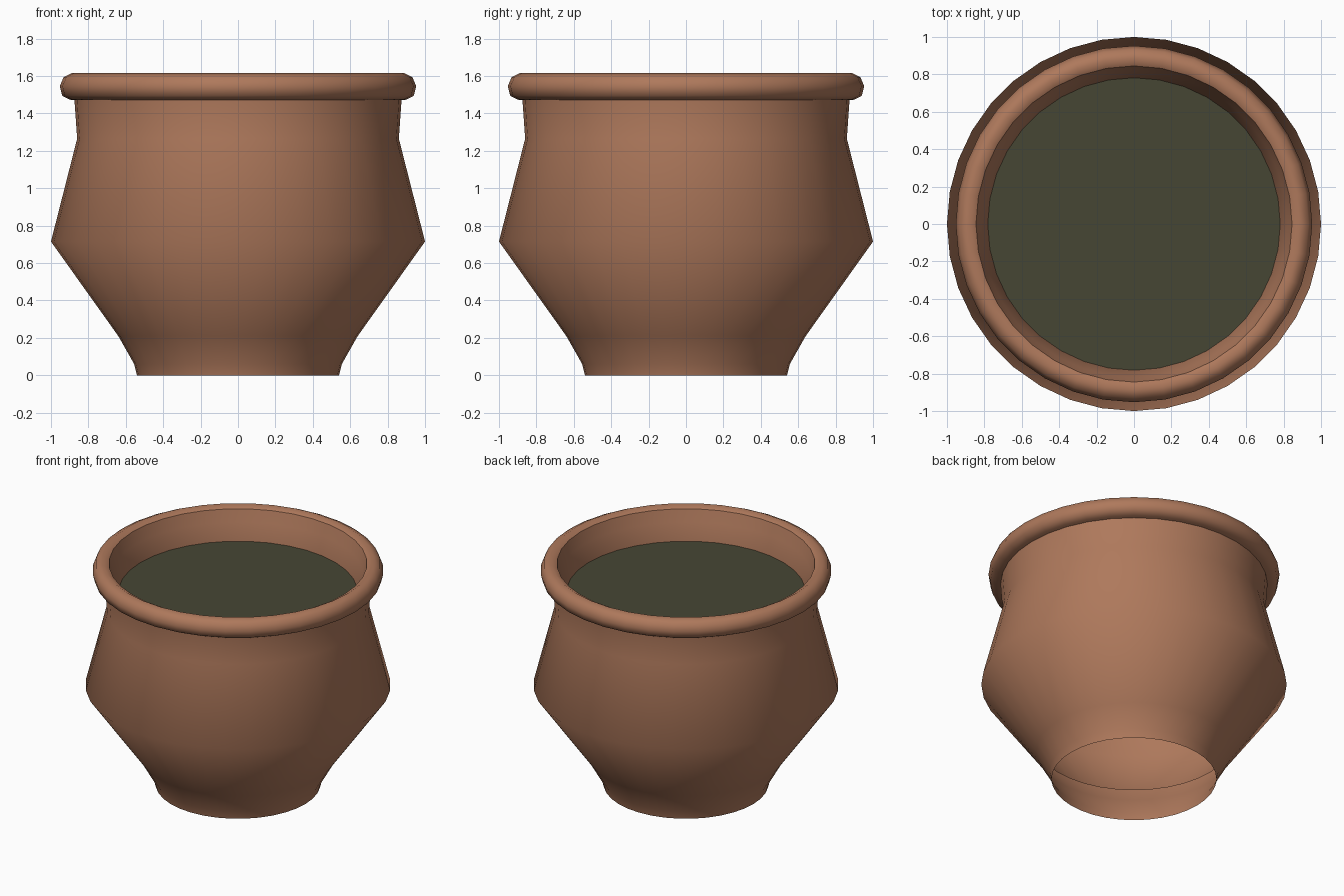
import bpy
import bmesh
from math import cos, sin, tau

if "Cube" in bpy.data.objects:
    bpy.data.objects.remove(bpy.data.objects["Cube"], do_unlink=True)

SIDES = 36


def material(name, colour):
    mat = bpy.data.materials.new(name)
    mat.use_nodes = True
    mat.diffuse_color = (*colour, 1)
    bsdf = mat.node_tree.nodes["Principled BSDF"]
    bsdf.inputs["Base Color"].default_value = (*colour, 1)
    bsdf.inputs["Roughness"].default_value = 0.9
    return mat


def finish(name, bm, mat, smooth=True):
    mesh = bpy.data.meshes.new(name)
    for face in bm.faces:
        face.smooth = smooth
    bm.to_mesh(mesh)
    bm.free()
    mesh.materials.append(mat)
    obj = bpy.data.objects.new(name, mesh)
    bpy.context.collection.objects.link(obj)


def ring(bm, radius, z, sides):
    return [bm.verts.new((radius * cos(tau * i / sides),
                          radius * sin(tau * i / sides), z))
            for i in range(sides)]


def lathe(name, profile, mat):
    """Turn (radius, height) points, listed upward for outward faces."""
    bm = bmesh.new()
    rings = [ring(bm, r, z, SIDES) for r, z in profile]
    for low, high in zip(rings, rings[1:]):
        for i in range(SIDES):
            j = (i + 1) % SIDES
            bm.faces.new((low[i], low[j], high[j], high[i]))
    finish(name, bm, mat)


clay = material("terracotta", (0.425, 0.19, 0.106))
soil = material("dark olive soil", (0.062, 0.062, 0.034))

# Outer wall, open underneath
lathe("pot_outer_wall",
      [(0.54, 0), (0.555, 0.06), (0.64, 0.21), (1.0, 0.715),
       (0.86, 1.265), (0.875, 1.48)], clay)

# Rounded rim
lathe("pot_rim",
      [(0.85, 1.468), (0.9, 1.474), (0.94, 1.495), (0.953, 1.545),
       (0.933, 1.593), (0.885, 1.617), (0.845, 1.595)], clay)

# Inner wall, listed downward so that it faces inward, open underneath
lathe("pot_inner_wall",
      [(0.845, 1.595), (0.82, 1.51), (0.782, 1.39), (0.78, 1.26),
       (0.94, 0.715), (0.65, 0.29)], clay)

# Fill
bm = bmesh.new()
bm.faces.new(ring(bm, 0.783, 1.39, SIDES * 2))
finish("soil_surface", bm, soil, smooth=False)
